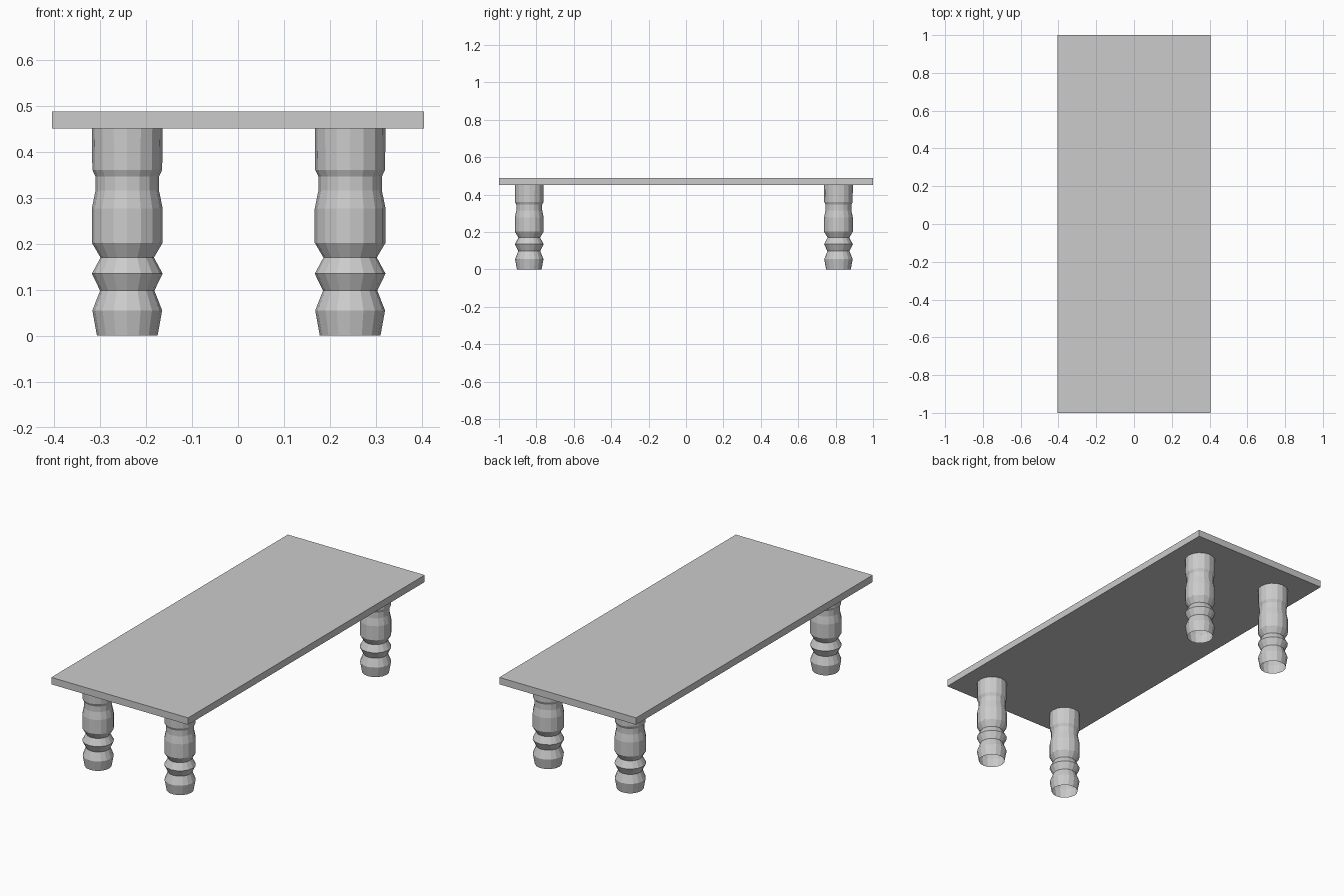
import bpy, bmesh
from math import cos, sin, tau

if "Cube" in bpy.data.objects:
    bpy.data.objects.remove(bpy.data.objects["Cube"])

SIDES = 16
# Turned leg outline: (radius, height)
PROFILE = [(0.066, 0.0), (0.076, 0.055), (0.059, 0.098), (0.077, 0.135),
           (0.058, 0.170), (0.077, 0.202), (0.077, 0.277), (0.073, 0.297),
           (0.069, 0.316), (0.069, 0.346), (0.076, 0.361), (0.077, 0.452)]


def link(name, bm):
    mesh = bpy.data.meshes.new(name)
    bm.normal_update()
    bm.to_mesh(mesh)
    bm.free()
    obj = bpy.data.objects.new(name, mesh)
    bpy.context.collection.objects.link(obj)
    return obj


def turned_leg(name, x, y):
    # Open-ended lathe of the outline
    bm = bmesh.new()
    rings = [[bm.verts.new((r * cos(tau * i / SIDES), r * sin(tau * i / SIDES), z))
              for i in range(SIDES)] for r, z in PROFILE]
    for low, high in zip(rings, rings[1:]):
        for i in range(SIDES):
            j = (i + 1) % SIDES
            bm.faces.new((low[i], low[j], high[j], high[i]))
    leg = link(name, bm)
    leg.location = (x, y, 0)


# Table top
bm = bmesh.new()
bmesh.ops.create_cube(bm, size=1)
bmesh.ops.scale(bm, vec=(0.81, 2.0, 0.037), verts=bm.verts)
bmesh.ops.translate(bm, vec=(0, 0, 0.4695), verts=bm.verts)
link("table_top", bm)

# Four legs
for end, y in (("front", -0.838), ("back", 0.815)):
    for side, x in (("left", -0.241), ("right", 0.244)):
        turned_leg(f"{end}_{side}_leg", x, y)
